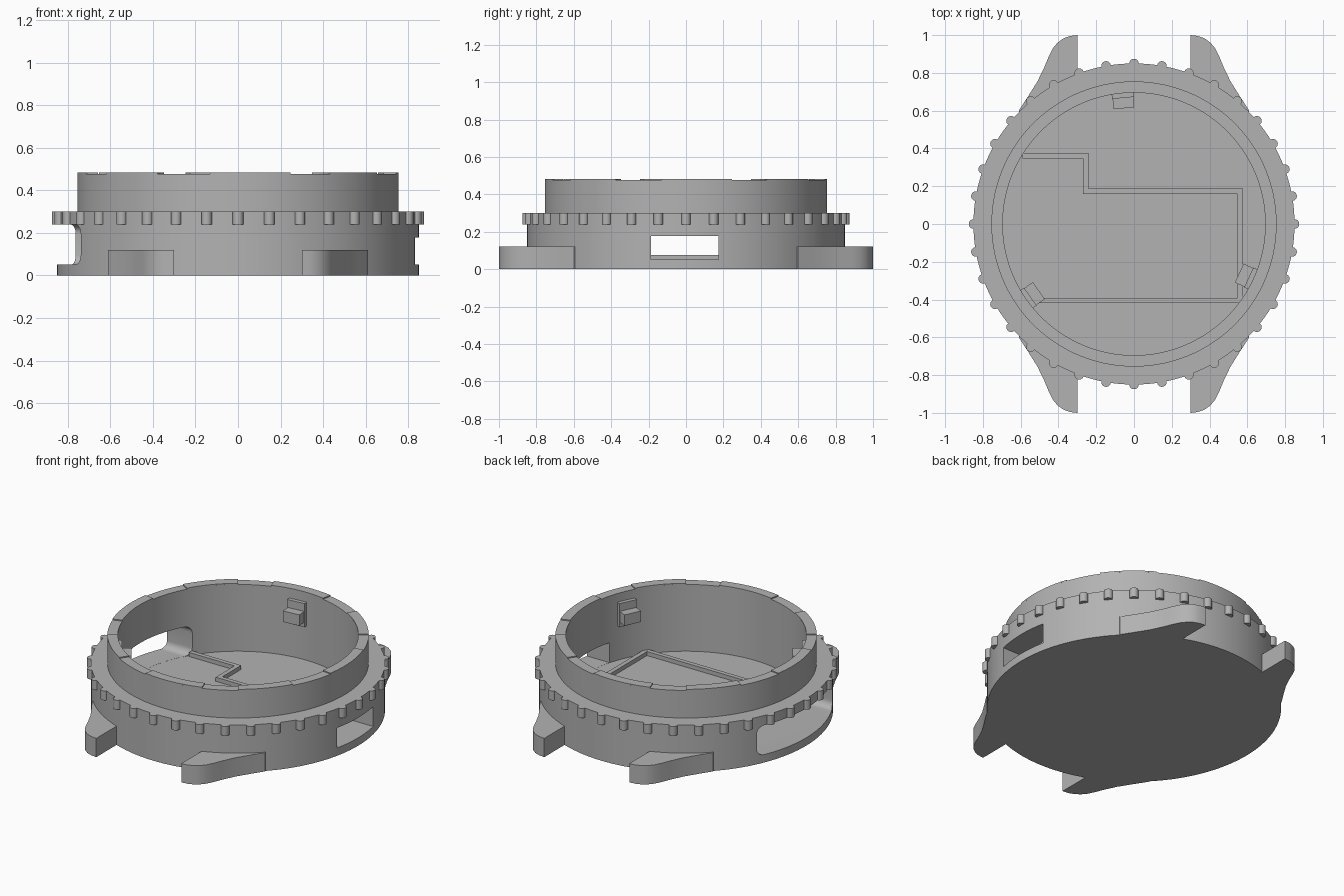
import bpy, bmesh
from math import sin, cos, pi, radians, atan2
from mathutils import Matrix, Vector

if "Cube" in bpy.data.objects:
    bpy.data.objects.remove(bpy.data.objects["Cube"])

grey = bpy.data.materials.new("plain_grey")
grey.use_nodes = True
grey.diffuse_color = (0.45, 0.45, 0.45, 1)
grey.node_tree.nodes["Principled BSDF"].inputs["Base Color"].default_value = grey.diffuse_color

FLOOR, BEZEL_Z, RIM_Z = 0.05, 0.30, 0.476
R_CASE, R_RIM, R_IN = 0.85, 0.755, 0.695


def finish(name, bm, smooth=True):
    bmesh.ops.recalc_face_normals(bm, faces=bm.faces)
    mesh = bpy.data.meshes.new(name)
    bm.to_mesh(mesh)
    bm.free()
    mesh.materials.append(grey)
    ob = bpy.data.objects.new(name, mesh)
    bpy.context.collection.objects.link(ob)
    if smooth:
        shade(ob)
    return ob


def shade(ob):
    bpy.ops.object.select_all(action='DESELECT')
    ob.select_set(True)
    bpy.context.view_layer.objects.active = ob
    bpy.ops.object.shade_smooth_by_angle(angle=radians(30))


def prism(bm, outline, z0, z1, matrix=Matrix()):
    """Extrude a flat outline from z0 to z1, then transform it."""
    face = bm.faces.new([bm.verts.new((x, y, z0)) for x, y in outline])
    new = bmesh.ops.extrude_face_region(bm, geom=[face])["geom"]
    top = [v for v in new if isinstance(v, bmesh.types.BMVert)]
    bmesh.ops.translate(bm, verts=top, vec=(0, 0, z1 - z0))
    bmesh.ops.transform(bm, matrix=matrix, verts=top + list(face.verts))


def rect(x0, x1, y0, y1):
    return [(x0, y0), (x1, y0), (x1, y1), (x0, y1)]


def rounded_rect(x0, x1, y0, y1, r, steps=8):
    corners = [(x1 - r, y1 - r), (x0 + r, y1 - r), (x0 + r, y0 + r), (x1 - r, y0 + r)]
    return [(cx + r * cos((q + i / steps) * pi / 2), cy + r * sin((q + i / steps) * pi / 2))
            for q, (cx, cy) in enumerate(corners) for i in range(steps + 1)]


def arc(r, a0, a1, n):
    return [(r * cos(radians(a0 + (a1 - a0) * i / n)),
             r * sin(radians(a0 + (a1 - a0) * i / n))) for i in range(n + 1)]


# Case: lathed cup with a stepped outer wall
profile = [(0, 0), (R_CASE, 0), (R_CASE, BEZEL_Z), (R_RIM, BEZEL_Z),
           (R_RIM, RIM_Z), (R_IN, RIM_Z), (R_IN, FLOOR), (0, FLOOR)]
bm = bmesh.new()
verts = [bm.verts.new((r, 0, z)) for r, z in profile]
edges = [bm.edges.new(pair) for pair in zip(verts, verts[1:])]
bmesh.ops.spin(bm, geom=verts + edges, cent=(0, 0, 0), axis=(0, 0, 1),
               angle=2 * pi, steps=144, use_duplicate=False)
bmesh.ops.remove_doubles(bm, verts=bm.verts, dist=0.0001)
case = finish("case", bm, smooth=False)

# Side openings: rounded on the right, square port on the left
to_side = Matrix(((0, 0, 1, 0), (1, 0, 0, 0), (0, 1, 0, 0), (0, 0, 0, 1)))
low = FLOOR + 0.0005
openings = [(rounded_rect(-0.42, 0.375, low, 0.238, 0.045), -1, -0.45),
            (rect(-0.187, 0.173, low, 0.178), 0.6, 1)]
for outline, x0, x1 in openings:
    bm = bmesh.new()
    prism(bm, outline, x0, x1, to_side)
    cutter = finish("opening_cutter", bm, smooth=False)
    cutter.hide_render = True
    bpy.context.view_layer.objects.active = case
    mod = case.modifiers.new("opening", 'BOOLEAN')
    mod.operation, mod.solver, mod.object = 'DIFFERENCE', 'EXACT', cutter
    bpy.ops.object.modifier_apply(modifier=mod.name)
    bpy.data.objects.remove(cutter)
shade(case)

# Grip studs around the bezel
bm = bmesh.new()
for i in range(36):
    a = i * pi / 18
    cx, cy = R_CASE * cos(a), R_CASE * sin(a)
    prism(bm, [(cx + x, cy + y) for x, y in arc(0.025, 0, 345, 23)], 0.24, BEZEL_Z)
finish("bezel_studs", bm)

# Four strap lugs, mirrored from one outline
lug = [(0.3, 0.72), (0.3, 1), (0.34, 0.995), (0.375, 0.982), (0.405, 0.96), (0.43, 0.93),
       (0.45, 0.89), (0.475, 0.83), (0.51, 0.757), (0.555, 0.685), (0.61, 0.6), (0.6, 0.55)]
for sx, side in ((1, "left"), (-1, "right")):
    for sy, end in ((1, "back"), (-1, "front")):
        bm = bmesh.new()
        prism(bm, [(sx * x, sy * y) for x, y in lug], 0, 0.12)
        finish(f"lug_{end}_{side}", bm)

# Thin raised pads on the rim
bm = bmesh.new()
for quarter in range(0, 360, 90):
    for a0, a1 in ((-10, 19), (35, 60)):
        a0, a1 = a0 + quarter, a1 + quarter
        prism(bm, arc(R_RIM, a0, a1, 12) + arc(R_IN, a1, a0, 12), RIM_Z - 0.002, RIM_Z + 0.007)
finish("rim_pads", bm)

# Low rail on the floor, following a stepped path
path = [(-0.59, 0.362), (-0.255, 0.362), (-0.255, 0.173), (0.563, 0.173),
        (0.563, -0.405), (-0.56, -0.405)]
w = 0.014
bm = bmesh.new()
left, right = [], []
for i, p in enumerate(path):
    p = Vector(p)
    before = (p - Vector(path[i - 1])).normalized() if i else None
    after = (Vector(path[i + 1]) - p).normalized() if i + 1 < len(path) else None
    normals = [Vector((-d.y, d.x)) for d in (before, after) if d]
    offset = sum(normals, Vector((0, 0))) * w
    left.append(p + offset)
    right.append(p - offset)
prism(bm, left + right[::-1], FLOOR - 0.01, 0.076)
finish("floor_rail", bm, smooth=False)

# Three inner clips: a back plate with a shelf
for i in range(3):
    bm = bmesh.new()
    turn = Matrix.Rotation(radians(95 + 120 * i), 4, 'Z')
    prism(bm, rect(0.67, 0.705, -0.058, 0.058), 0.27, 0.42, turn)
    prism(bm, rect(0.615, 0.68, -0.055, 0.055), 0.30, 0.37, turn)
    finish(f"inner_clip_{i + 1}", bm, smooth=False)
